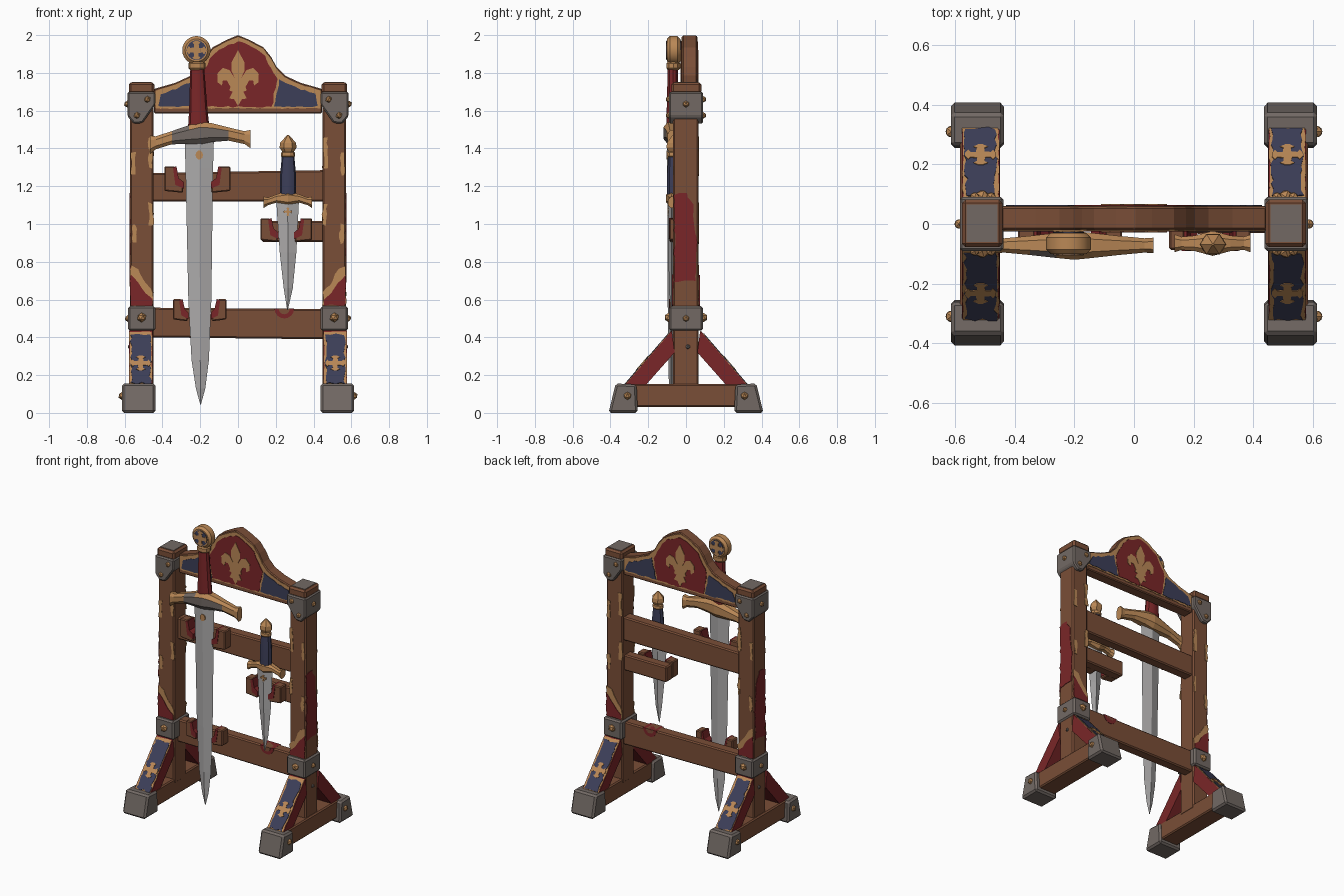
import bpy, bmesh, math, random
from mathutils import Vector

if "Cube" in bpy.data.objects:
    bpy.data.objects.remove(bpy.data.objects["Cube"])

random.seed(4)

def material(name, rgb):
    m = bpy.data.materials.new(name)
    lin = [((c / 255 + 0.055) / 1.055) ** 2.4 for c in rgb]
    m.diffuse_color = (*lin, 1)
    m.use_nodes = True
    m.node_tree.nodes["Principled BSDF"].inputs["Base Color"].default_value = m.diffuse_color
    return m

WOOD = material("brown wood", (122, 78, 55))
GOLD = material("worn gold", (186, 136, 86))
RED = material("red paint", (122, 38, 40))
NAVY = material("navy paint", (60, 62, 88))
IRON = material("dark iron", (114, 105, 100))
STEEL = material("pale steel", (172, 170, 170))

FRONT = lambda u, v, w: (u, w, v)   # profile in x,z pushed along y
SIDE = lambda u, v, w: (w, u, v)    # profile in y,z pushed along x

def finish(name, bm, mats, bevel=0, smooth=False):
    bmesh.ops.recalc_face_normals(bm, faces=bm.faces)
    me = bpy.data.meshes.new(name)
    bm.to_mesh(me)
    bm.free()
    for m in mats:
        me.materials.append(m)
    ob = bpy.data.objects.new(name, me)
    bpy.context.collection.objects.link(ob)
    if bevel:
        b = ob.modifiers.new("edge wear", 'BEVEL')
        b.width, b.segments, b.limit_method = bevel, 1, 'ANGLE'
    if smooth:
        bpy.ops.object.select_all(action='DESELECT')
        ob.select_set(True)
        bpy.context.view_layer.objects.active = ob
        bpy.ops.object.shade_smooth_by_angle(angle=math.radians(35))
    return ob

def loft(name, rings, *mats, rule=None, smooth=False, bevel=0):
    bm = bmesh.new()
    rows = [[bm.verts.new(p) for p in r] for r in rings]
    n = len(rows[0])
    for a, b in zip(rows, rows[1:]):
        for i in range(n):
            bm.faces.new((a[i], a[(i + 1) % n], b[(i + 1) % n], b[i]))
    bm.faces.new(rows[0])
    bm.faces.new(rows[-1])
    if rule:
        bm.normal_update()
        for f in bm.faces:
            f.material_index = rule(f.calc_center_median())
    return finish(name, bm, mats, bevel, smooth)

def prism(name, pts, frame, a, b, mat, bevel=0):
    return loft(name, [[frame(u, v, w) for u, v in pts] for w in (a, b)], mat, bevel=bevel)

def rect(u0, u1, v0, v1):
    return [(u0, v0), (u1, v0), (u1, v1), (u0, v1)]

def ragged(pts, amp=0.006, step=0.025):
    out = []
    for p, q in zip(pts, pts[1:] + pts[:1]):
        p, q = Vector(p), Vector(q)
        n = max(1, int((q - p).length / step))
        for i in range(n):
            c = p.lerp(q, i / n)
            out.append((c.x + random.uniform(-amp, amp), c.y + random.uniform(-amp, amp)))
    return out

def cross(cu, cv, r, w):
    quarter = [(w, w * .8), (w * .8, r * .65), (w * 1.5, r * .8), (w * .5, r), (-w * .5, r), (-w * 1.5, r * .8), (-w * .8, r * .65)]
    out = []
    for k in range(4):
        c, s = math.cos(k * math.pi / 2), math.sin(k * math.pi / 2)
        out += [(cu + x * c - y * s, cv + x * s + y * c) for x, y in quarter]
    return out

def ring_z(x, y, z, rx, ry, n=10):
    return [(x + rx * math.cos(2 * math.pi * i / n), y + ry * math.sin(2 * math.pi * i / n), z) for i in range(n)]

def rivet(pos, mat=GOLD, r=0.018):
    bm = bmesh.new()
    bmesh.ops.create_icosphere(bm, subdivisions=1, radius=r)
    bmesh.ops.translate(bm, verts=bm.verts, vec=pos)
    finish("rivet", bm, [mat])

# Side frames: posts, feet, braces, iron fittings
for s in (-1, 1):
    X = lambda x: s * x
    cx = s * 0.51
    prism("post", rect(cx - .062, cx + .062, .12, 1.71), FRONT, -.068, .065, WOOD, .008)
    prism("post_top", rect(cx - .068, cx + .068, 1.69, 1.75), FRONT, -.078, .082, WOOD, .012)
    prism("post_top_plate", rect(cx - .052, cx + .052, 1.745, 1.753), FRONT, -.06, .065, IRON)
    bracket = [(.585, 1.70), (.438, 1.70), (.438, 1.63), (.505, 1.535), (.55, 1.53), (.585, 1.57)]
    prism("corner_bracket", [(X(a), b) for a, b in bracket], FRONT, -.09, .09, IRON, .008)
    prism("post_band", rect(cx - .072, cx + .072, .435, .565), FRONT, -.09, .09, IRON, .01)
    prism("foot_beam", rect(-.3, .3, .03, .152), SIDE, X(.45), X(.585), WOOD, .008)
    rivet((X(.587), 0, 1.635))
    rivet((X(.583), 0, .50))
    rivet((X(.572), .01, .35), IRON, .013)
    # painted side of the post
    prism("post_side_paint", ragged([(-.06, .69), (.05, .70), (.055, .9), (.035, 1.1), (.0, 1.17), (-.06, 1.15)]), SIDE, X(.57), X(.575), RED)
    for t in (-1, 1):
        rivet((X(.48), t * .09, 1.66))
        rivet((X(.535), t * .09, 1.575))
        rivet((X(.51), t * .09, .505), r=.026)
        foot = [(.41, 0), (.255, 0), (.262, .15), (.372, .156)]
        prism("foot_shoe", [(t * a, b) for a, b in foot], SIDE, X(.437), X(.615), IRON, .012)
        rivet((X(.613), t * .31, .09), r=.022)
        # sloping brace with painted outer face
        brace = [(.325, .145), (.075, .435), (.06, .32), (.215, .145)]
        prism("brace", [(t * a, b) for a, b in brace], SIDE, X(.452), X(.578), RED)
        A, B = Vector((0, t * .325, .145)), Vector((0, t * .075, .435))
        d = (B - A).normalized()
        nrm = Vector((0, t * d.z, abs(d.y)))
        face = lambda u, v, w: tuple(A + Vector((cx + u + s * .005, 0, 0)) + d * v + nrm * w)
        L = (B - A).length
        prism("brace_gold", ragged(rect(-.06, .06, .0, L - .01), .003), face, -.002, .003, GOLD)
        prism("brace_navy", ragged(rect(-.05, .05, .012, L - .03), .007), face, 0, .006, NAVY)
        prism("brace_cross", cross(0, .15, .052, .016), face, 0, .009, GOLD)
        # painted lower post front and back, with worn gold fringe
        w = t * .066
        gold = [(.45, .57), (.57, .57), (.57, .78), (.53, .76), (.5, .7), (.45, .64)]
        red = [(.455, .57), (.57, .57), (.57, .73), (.53, .69), (.49, .63), (.455, .6)]
        prism("post_gold", ragged([(X(a), b) for a, b in gold], .005), FRONT, w, w + t * .004, GOLD)
        prism("post_red", ragged([(X(a), b) for a, b in red], .004), FRONT, w, w + t * .007, RED)
        for px, z, h in ((.555, 1.32, .06), (.462, 1.38, .08), (.46, 1.05, .06), (.55, .95, .05)):
            prism("worn_patch", ragged(rect(X(px) - .011, X(px) + .011, z - h, z + h), .006), FRONT, w, w + t * .004, GOLD)

# Cross rails
prism("lower_rail", [(-.46, .40), (.46, .39), (.46, .55), (-.46, .557)], FRONT, -.025, .05, WOOD, .008)
prism("upper_rail", [(-.46, 1.12), (.46, 1.12), (.46, 1.285), (-.46, 1.27)], FRONT, -.025, .05, WOOD, .008)
prism("dagger_rail", rect(.125, .46, .905, 1.015), FRONT, -.03, .04, WOOD, .008)
for r, m, y in ((.052, RED, -.03), (.03, WOOD, -.034)):
    arc = [(.245 + r * math.cos(a), .552 + r * math.sin(a)) for a in [math.pi + math.pi * i / 8 for i in range(9)]]
    prism("tip_rest", arc, FRONT, y, .052, m)

# Cradles: two wooden prongs with a red lined slot
for c, half, z0, z1, slot in ((-.215, .175, 1.165, 1.305, .075), (-.203, .142, .485, .602, .064), (.255, .137, .905, 1.03, .045)):
    for s in (-1, 1):
        P = lambda pts: [(c + s * a, b) for a, b in pts]
        mid = slot + (half - slot) * .42
        zl = z0 + (z1 - z0) * .48
        prism("cradle_prong", P([(slot, z0), (half, z0 + .01), (half, z1), (mid, z1), (mid - .006, zl), (slot, zl - .02)]), FRONT, -.087, -.02, WOOD, .006)
        prism("cradle_lining", P([(slot - .004, zl - .045), (mid, zl - .025), (mid + .012, z1 - .006), (mid - .006, z1 + .001), (mid - .018, zl + .01), (slot - .004, zl - .01)]), FRONT, -.091, -.022, RED)

# Crest board with painted panels on both faces
half = [(.445, 1.715), (.33, 1.748), (.25, 1.785), (.205, 1.83), (.175, 1.885), (.135, 1.935), (.06, 1.975)]
top = half + [(0, 2.0)] + [(-a, b) for a, b in reversed(half)]
prism("crest_board", [(-.445, 1.585), (.445, 1.585)] + top, FRONT, -.02, .058, WOOD, .006)
trim = [(a * .985, b - .008) for a, b in top]
shield = [(.18, 1.62), (.208, 1.77), (.175, 1.82), (.14, 1.89), (.1, 1.925), (0, 1.97)]
shield += [(-a, b) for a, b in reversed(shield[:-1])]
wing = [(.19, 1.622), (.425, 1.622), (.405, 1.69), (.33, 1.715), (.25, 1.752), (.218, 1.765)]
lily = [(.035, .09), (.034, .045), (.016, .005), (.045, .05), (.08, .062), (.11, .03), (.108, -.015), (.085, -.032),
        (.08, -.004), (.058, -.006), (.04, -.04), (.046, -.058), (.028, -.064), (.046, -.1), (.02, -.105)]
lily = [(0, .155)] + lily + [(0, -.14)] + [(-a, b) for a, b in reversed(lily)]
for t, w in ((-1, -.018), (1, .056)):
    prism("crest_gold", ragged([(-.438, 1.612), (.438, 1.612)] + trim, .003), FRONT, w, w + t * .005, GOLD)
    prism("crest_shield", ragged(shield, .005), FRONT, w, w + t * .008, RED)
    for s in (-1, 1):
        prism("crest_wing", ragged([(s * a, b) for a, b in wing], .006), FRONT, w, w + t * .008, NAVY)
    prism("crest_lily", [(a, b + 1.765) for a, b in lily], FRONT, w, w + t * .011, GOLD)

def blade(name, sections, y):
    loft(name, [ring_z(x, y, z, rx, ry, 4) for x, z, rx, ry in sections], STEEL)

def guard(name, xc, y, sections, *mats, rule=None):
    rings = []
    for x, z, hz, hy in sections:
        rings.append([(xc + x, y + a * hy, z + b * hz) for a, b in
                      ((-1, -.5), (-1, .5), (-.5, 1), (.5, 1), (1, .5), (1, -.5), (.5, -1), (-.5, -1))])
    loft(name, rings, *mats, rule=rule)

# Sword
blade("sword_blade", [(-.205, 1.47, .078, .02), (-.205, 1.3, .073, .02), (-.202, .6, .061, .017), (-.2, .28, .046, .014), (-.198, .13, .025, .01), (-.198, .045, .002, .002)], -.08)
arm = [(.265, 1.425, .048, .026), (.235, 1.435, .034, .024), (.15, 1.462, .035, .032), (.06, 1.478, .05, .042)]
guard("sword_guard", -.2, -.072, [(-a, z - .005, h, d) for a, z, h, d in arm] + [(0, 1.482, .06, .048)] + [(a, z + .025 * a / .265, h, d) for a, z, h, d in reversed(arm)],
      GOLD, IRON, rule=lambda c: 1 if abs(c.x + .2) < .15 and c.z < 1.5 and abs(c.x + .2) > .0 and c.y < -.08 else 0)
loft("sword_grip", [ring_z(-.208, -.07, 1.52, .056, .034), ring_z(-.21, -.07, 1.6, .049, .034), ring_z(-.216, -.07, 1.84, .036, .028)], RED, smooth=True)
loft("sword_collar", [ring_z(-.217, -.067, z, r, r * .85) for z, r in ((1.815, .036), (1.825, .046), (1.85, .046), (1.862, .034))], GOLD)
def disc(r, y):
    return [(-.22 + r * math.cos(i * math.pi / 12), y, 1.92 + r * math.sin(i * math.pi / 12)) for i in range(24)]
loft("sword_pommel", [disc(.06, -.1), disc(.075, -.085), disc(.075, -.045), disc(.06, -.03)], GOLD, smooth=True)
for t, y in ((-1, -.099), (1, -.031)):
    loft("pommel_face", [disc(.052, y), disc(.052, y + t * .004)], NAVY)
    prism("pommel_cross", cross(-.22, 1.92, .05, .015), FRONT, y, y + t * .007, GOLD)
prism("sword_mark", [(-.205 + .02 * math.cos(i * math.pi / 5), 1.365 + .024 * math.sin(i * math.pi / 5)) for i in range(10)], FRONT, -.102, -.094, GOLD)

# Dagger
blade("dagger_blade", [(.263, 1.13, .06, .018), (.263, 1.05, .056, .018), (.265, .85, .044, .016), (.266, .66, .024, .011), (.262, .545, .002, .002)], -.078)
darm = [(.128, 1.115, .03, .03), (.105, 1.12, .02, .022), (.06, 1.135, .022, .026)]
guard("dagger_guard", .264, -.065, [(-a, z, h, d) for a, z, h, d in darm] + [(0, 1.135, .04, .042)] + [(a, z, h, d) for a, z, h, d in reversed(darm)], GOLD)
loft("dagger_grip", [ring_z(.265, -.068, z, r, r * .8) for z, r in ((1.15, .042), (1.26, .042), (1.36, .033))], NAVY, smooth=True)
loft("dagger_collar", [ring_z(.265, -.068, z, r, r * .85) for z, r in ((1.352, .03), (1.36, .038), (1.378, .036), (1.385, .026))], GOLD)
loft("dagger_pommel", [ring_z(.265, -.068, z, r, r * .9, 6) for z, r in ((1.375, .026), (1.405, .045), (1.43, .042), (1.472, .004))], GOLD)
prism("dagger_mark", cross(.264, 1.065, .022, .006), FRONT, -.099, -.092, GOLD)
